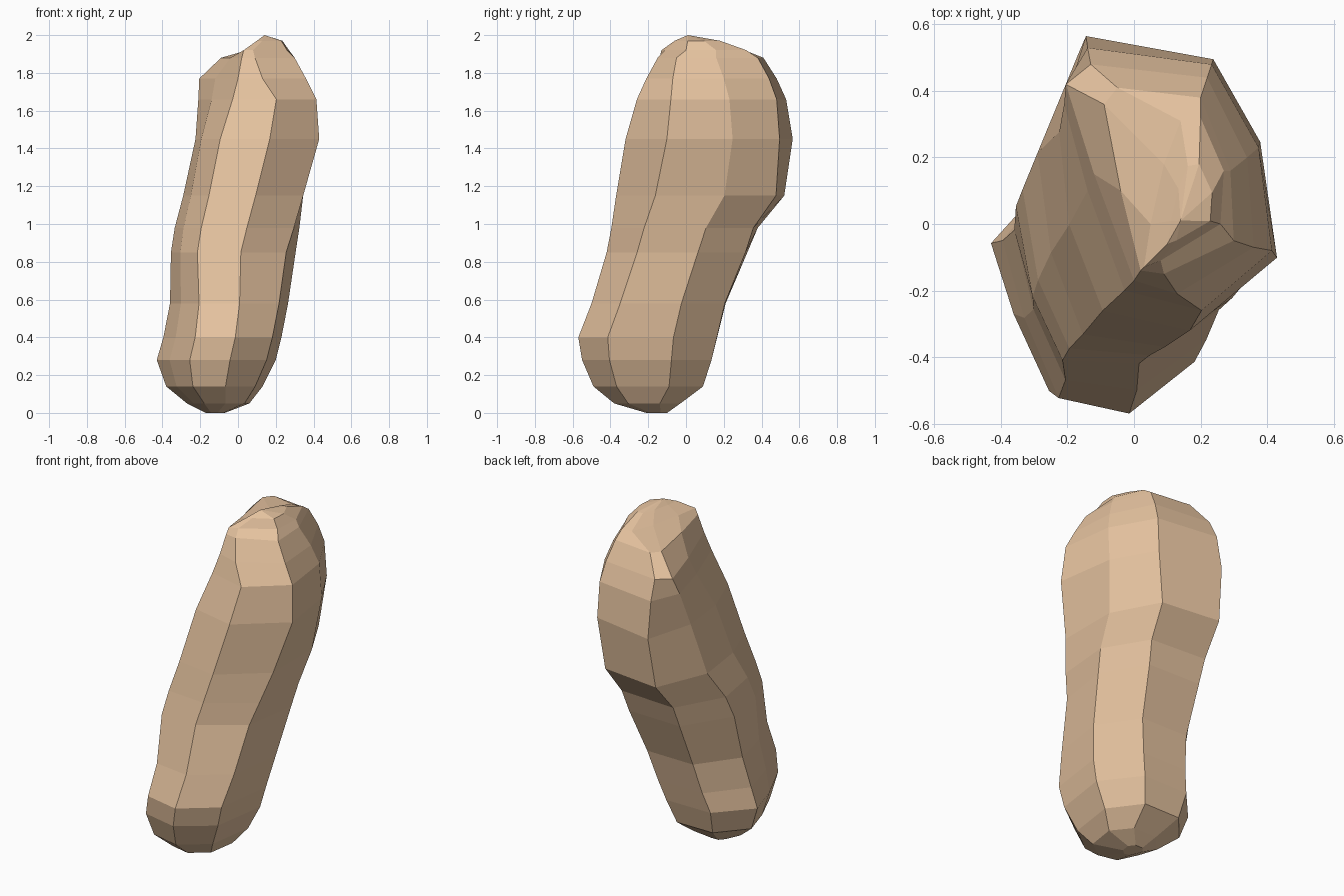
import bpy, bmesh
from mathutils import Vector

# Eight-sided outlines (x, y), counter-clockwise from the front left corner, with their heights
OUTLINES = [
    (0.34, [(-.25, -.52), (-.03, -.57), (.17, -.42), (.22, -.08),
            (.05, .14), (-.25, .14), (-.43, -.06), (-.36, -.28)]),
    (0.85, [(-.22, -.41), (.01, -.42), (.25, -.26), (.30, .06),
            (.15, .31), (-.19, .32), (-.36, .05), (-.31, -.22)]),
    (1.45, [(-.09, -.26), (.17, -.32), (.43, -.10), (.38, .25),
            (.24, .50), (-.14, .57), (-.22, .28), (-.19, .00)]),
    (1.66, [(-.03, -.20), (.20, -.26), (.41, -.08), (.37, .23),
            (.23, .48), (-.14, .53), (-.21, .36), (-.14, .10)]),
    (1.77, [(.00, -.17), (.13, -.21), (.36, -.07), (.34, .20),
            (.22, .44), (-.13, .48), (-.205, .42), (-.12, .15)]),
    (1.88, [(.02, -.14), (.09, -.15), (.30, -.05), (.29, .16),
            (.20, .38), (-.05, .41), (-.09, .36), (-.04, .10)]),
    (1.92, [(.03, -.13), (.08, -.11), (.26, .00), (.27, .16),
            (.20, .32), (.14, .31), (.09, .18), (.05, .00)]),
]
# Extents going up: z, x min, x max, y min, y max
SECTIONS = [
    (0.00, -0.17, -0.07, -0.21, -0.10),
    (0.05, -0.27, 0.06, -0.38, -0.03),
    (0.14, -0.38, 0.13, -0.49, 0.09),
    (0.28, -0.43, 0.20, -0.55, 0.135),
    (0.40, -0.395, 0.23, -0.57, 0.165),
    (0.58, -0.36, 0.265, -0.50, 0.21),
    (0.85, -0.355, 0.305, -0.42, 0.325),
    (0.98, -0.335, 0.325, -0.395, 0.38),
    (1.15, -0.29, 0.345, -0.37, 0.52),
    (1.45, -0.225, 0.43, -0.32, 0.565),
    (1.66, -0.21, 0.415, -0.26, 0.53),
    (1.77, -0.205, 0.36, -0.21, 0.48),
    (1.88, -0.09, 0.30, -0.15, 0.41),
    (1.92, 0.03, 0.27, -0.13, 0.32),
    (1.97, 0.10, 0.235, -0.06, 0.18),
]


def outline_at(z):
    """Blend the two outlines around this height."""
    z = min(max(z, OUTLINES[0][0]), OUTLINES[-1][0])
    for (za, a), (zb, b) in zip(OUTLINES, OUTLINES[1:]):
        if z <= zb:
            t = (z - za) / (zb - za)
            return [Vector(p).lerp(Vector(q), t) for p, q in zip(a, b)]


def fit(values, low, high):
    a, b = min(values), max(values)
    return [low + (v - a) / (b - a) * (high - low) for v in values]


def ring(bm, z, x0, x1, y0, y1):
    points = outline_at(z)
    xs = fit([p.x for p in points], x0, x1)
    ys = fit([p.y for p in points], y0, y1)
    return [bm.verts.new((x, y, z)) for x, y in zip(xs, ys)]


# Leaning lumpy body, lofted through the sections
bm = bmesh.new()
rings = [ring(bm, *s) for s in SECTIONS]
for low, high in zip(rings, rings[1:]):
    for i in range(8):
        j = (i + 1) % 8
        bm.faces.new((low[i], low[j], high[j], high[i]))

# Flat underside and pointed crown
bm.faces.new(rings[0][::-1])
tip = bm.verts.new((0.14, 0.01, 2.0))
for i in range(8):
    bm.faces.new((rings[-1][i], rings[-1][(i + 1) % 8], tip))
bmesh.ops.recalc_face_normals(bm, faces=bm.faces)

mesh = bpy.data.meshes.new("lumpy_body")
bm.to_mesh(mesh)
bm.free()
body = bpy.data.objects.new("lumpy_body", mesh)
bpy.context.collection.objects.link(body)

# Tan colour
tan = bpy.data.materials.new("tan")
tan.diffuse_color = (0.78, 0.54, 0.345, 1)
mesh.materials.append(tan)
